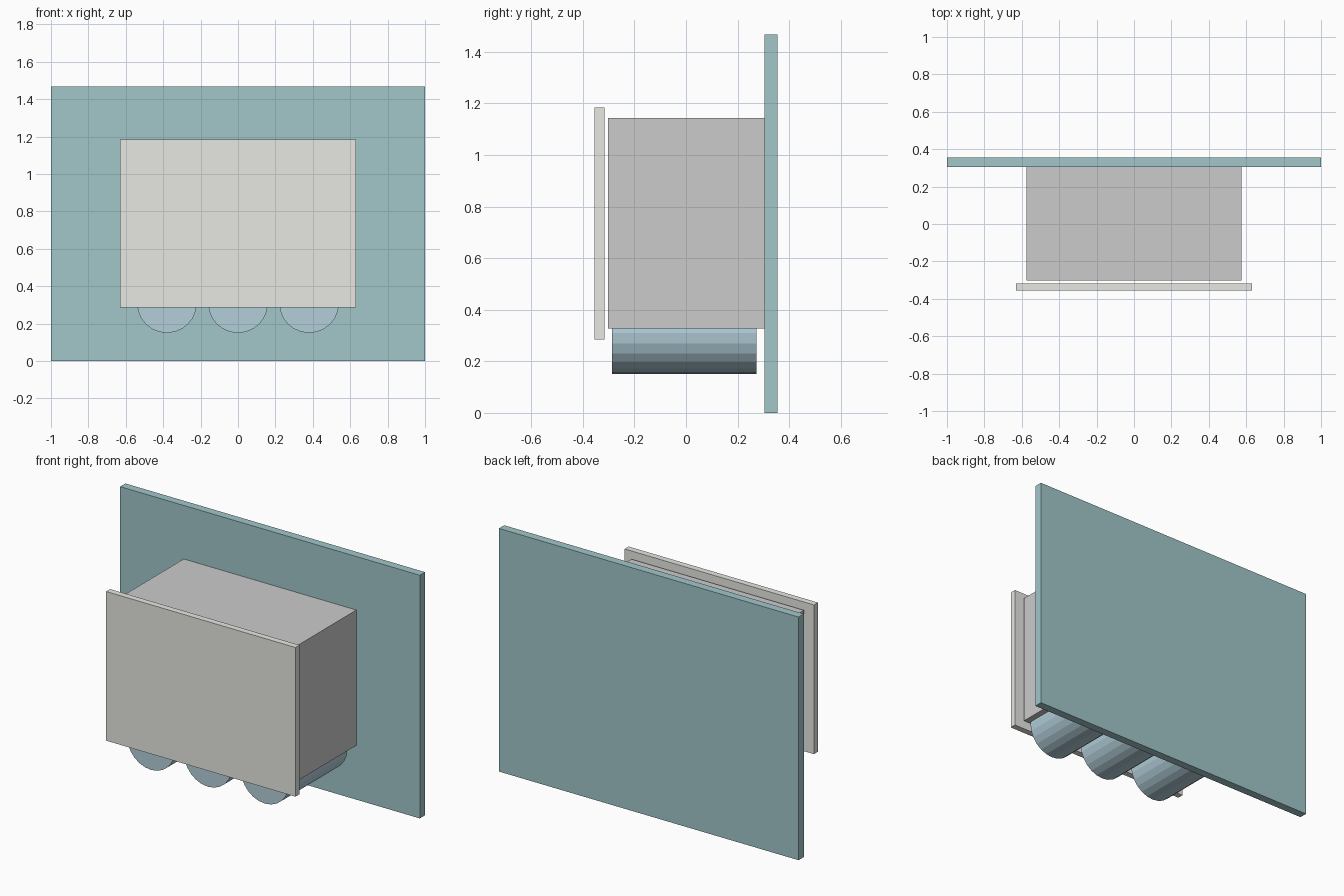
import bpy
import math

if "Cube" in bpy.data.objects:
    bpy.data.objects.remove(bpy.data.objects["Cube"])


def material(name, rgb):
    mat = bpy.data.materials.new(name)
    mat.diffuse_color = (*rgb, 1)
    mat.use_nodes = True
    mat.node_tree.nodes["Principled BSDF"].inputs["Base Color"].default_value = mat.diffuse_color
    return mat


def box(name, x, y, z, mat=None):
    """Axis-aligned box from (min, max) ranges."""
    bpy.ops.mesh.primitive_cube_add(size=1, location=[(a + b) / 2 for a, b in (x, y, z)])
    ob = bpy.context.object
    ob.name = name
    ob.scale = [b - a for a, b in (x, y, z)]
    bpy.ops.object.transform_apply(location=False, rotation=False, scale=True)
    if mat:
        ob.data.materials.append(mat)
    return ob


def barrel(name, x, z, radius, y, mat):
    """Faceted cylinder lying along y."""
    bpy.ops.mesh.primitive_cylinder_add(
        vertices=24, radius=radius, depth=y[1] - y[0],
        location=(x, (y[0] + y[1]) / 2, z), rotation=(math.pi / 2, 0, 0))
    ob = bpy.context.object
    ob.name = name
    ob.data.materials.append(mat)
    return ob


teal = material("teal", (0.36, 0.57, 0.59))
blue = material("pale_blue", (0.45, 0.62, 0.70))
warm = material("warm_grey", (0.80, 0.80, 0.77))

# Large backing panel
box("back_panel", (-1, 1), (0.305, 0.355), (0, 1.467), teal)

# Housing fixed to the panel
box("housing", (-0.576, 0.576), (-0.302, 0.305), (0.327, 1.144))

# Front cover, held just clear of the housing
box("front_cover", (-0.632, 0.632), (-0.355, -0.317), (0.285, 1.185), warm)

# Three barrels half sunk into the underside
for i in range(3):
    barrel(f"barrel_{i + 1}", (i - 1) * 0.38, 0.31, 0.16, (-0.287, 0.273), blue)
